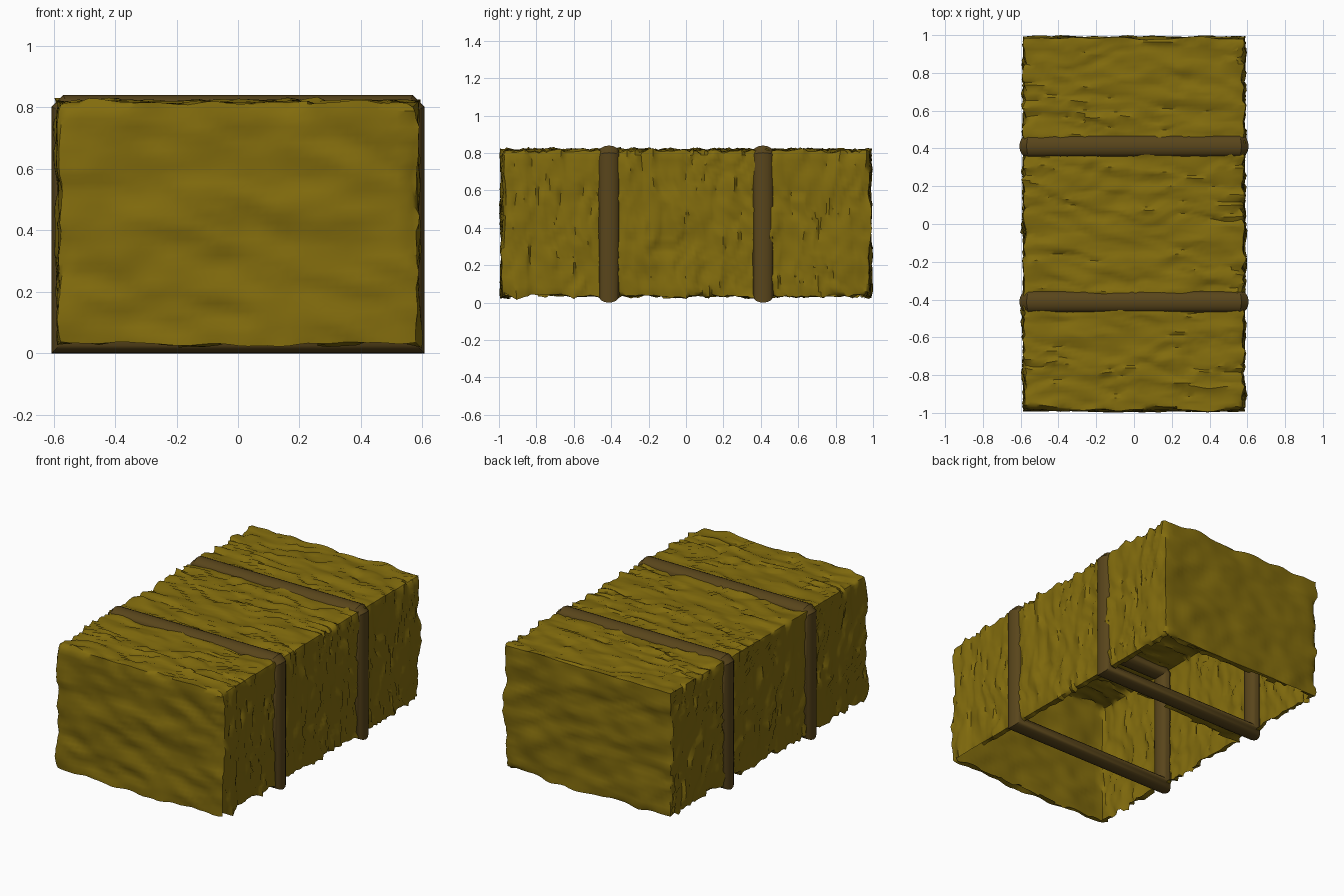
import bpy, bmesh, math
from mathutils import Matrix, Vector, noise

if "Cube" in bpy.data.objects:
    bpy.data.objects.remove(bpy.data.objects["Cube"])

X, Y, Z0, Z1 = 0.582, 0.975, 0.032, 0.815
H, ZC = (Z1 - Z0) / 2, (Z0 + Z1) / 2


def material(name, color):
    m = bpy.data.materials.new(name)
    m.diffuse_color = (*color, 1)
    m.use_nodes = True
    m.node_tree.nodes["Principled BSDF"].inputs["Base Color"].default_value = m.diffuse_color
    return m


def finish(bm, name, mat, angle):
    bmesh.ops.recalc_face_normals(bm, faces=bm.faces[:])
    me = bpy.data.meshes.new(name)
    bm.to_mesh(me)
    bm.free()
    ob = bpy.data.objects.new(name, me)
    bpy.context.collection.objects.link(ob)
    me.materials.append(mat)
    bpy.ops.object.select_all(action='DESELECT')
    ob.select_set(True)
    bpy.context.view_layer.objects.active = ob
    bpy.ops.object.shade_smooth_by_angle(angle=math.radians(angle))
    return ob


straw = material("straw", (0.225, 0.15, 0.004))
twine = material("twine", (0.10, 0.06, 0.011))

# Bale shell: six fine grids welded into a box
NX, NY, NZ = 36, 100, 30
bm = bmesh.new()


def panel(nu, nv, su, sv, place):
    bmesh.ops.create_grid(bm, x_segments=nu, y_segments=nv, size=1,
                          matrix=place @ Matrix.Diagonal((su, sv, 1, 1)))


for s in (-1, 1):
    panel(NX, NY, X, Y, Matrix.Translation((0, 0, ZC + s * H)))
    panel(NX, NZ, X, H, Matrix.Translation((0, s * Y, ZC)) @ Matrix.Rotation(math.pi / 2, 4, 'X'))
    panel(NZ, NY, H, Y, Matrix.Translation((s * X, 0, ZC)) @ Matrix.Rotation(math.pi / 2, 4, 'Y'))
bmesh.ops.remove_doubles(bm, verts=bm.verts[:], dist=0.0005)

# Open underside, leaving a ragged lip and one tapering strip beside the back twine
hole = []
for f in bm.faces:
    c = f.calc_center_median()
    if c.z < Z0 + 0.001:
        lip = 0.025 + 0.04 * noise.noise(c * 6)
        strip = 0.37 - 0.1 * (X - c.x) / (2 * X) < c.y < 0.39
        if abs(c.x) < X - lip and abs(c.y) < Y - lip and not strip:
            hole.append(f)
bmesh.ops.delete(bm, geom=hole, context='FACES')

# Straw texture: stretched noise plus layered folds across the length
for v in bm.verts:
    p = v.co.copy()
    n = Vector((0, 0, 0))
    if abs(p.x) > X - 0.001:
        n.x = math.copysign(1, p.x)
    if abs(p.y) > Y - 0.001:
        n.y = math.copysign(1, p.y)
    if abs(p.z - ZC) > H - 0.001:
        n.z = math.copysign(1, p.z - ZC)
    if n.y:
        q = Vector((p.x * 4, p.y * 3, p.z * 9 + p.x * 2))
        d = 0.017 * noise.noise(q) + 0.010 * noise.noise(q * 2.3)
    else:
        q = Vector((p.x * 4, p.y * 12 + p.x * 2, p.z * 5))
        saw = (p.y * 12 + 2.2 * noise.noise(p * 4) + p.x) % 1.0 - 0.5
        mask = max(0, min(1, 0.7 + 1.3 * noise.noise(p * 5 + Vector((9, 4, 2)))))
        d = 0.015 * noise.noise(q) + 0.009 * noise.noise(q * 2.1) + 0.017 * saw * mask
    if n.length > 1.1:      # looser straw along the edges
        d = d * 1.2 - 0.004
    v.co += n * d
    if not n.y:
        v.co.y += 0.016 * noise.noise(q * 1.7 + Vector((5, 5, 5)))
ext = max(abs(v.co.y) for v in bm.verts)
for v in bm.verts:
    v.co.y /= ext
    v.co.z = max(v.co.z, 0.004)
finish(bm, "hay_bale", straw, 40)

# Twine bands: flattened mitred tube around the bale, top corners clipped
R, RY, C, SIDES = 0.04, 0.057, 0.015, 16
A, T = 0.607 - R, 0.84 - R
path = [Vector(p) for p in ((-A, R), (A, R), (A, T - C), (A - C, T), (C - A, T), (-A, T - C))]


def band(name, y):
    bm = bmesh.new()
    rings = []
    for i, p in enumerate(path):
        a = (p - path[i - 1]).normalized()
        b = (path[(i + 1) % len(path)] - p).normalized()
        na, nb = Vector((a.y, -a.x)), Vector((b.y, -b.x))
        m = (na + nb) / (1 + na.dot(nb))
        ring = []
        for k in range(SIDES):
            t = 2 * math.pi * k / SIDES
            o = p + m * R * math.cos(t)
            ring.append(bm.verts.new((o.x, y + RY * math.sin(t), o.y)))
        rings.append(ring)
    for i, r in enumerate(rings):
        s = rings[(i + 1) % len(rings)]
        for k in range(SIDES):
            j = (k + 1) % SIDES
            bm.faces.new((r[k], r[j], s[j], s[k]))
    finish(bm, name, twine, 30)


band("front_twine", -0.412)
band("back_twine", 0.412)
